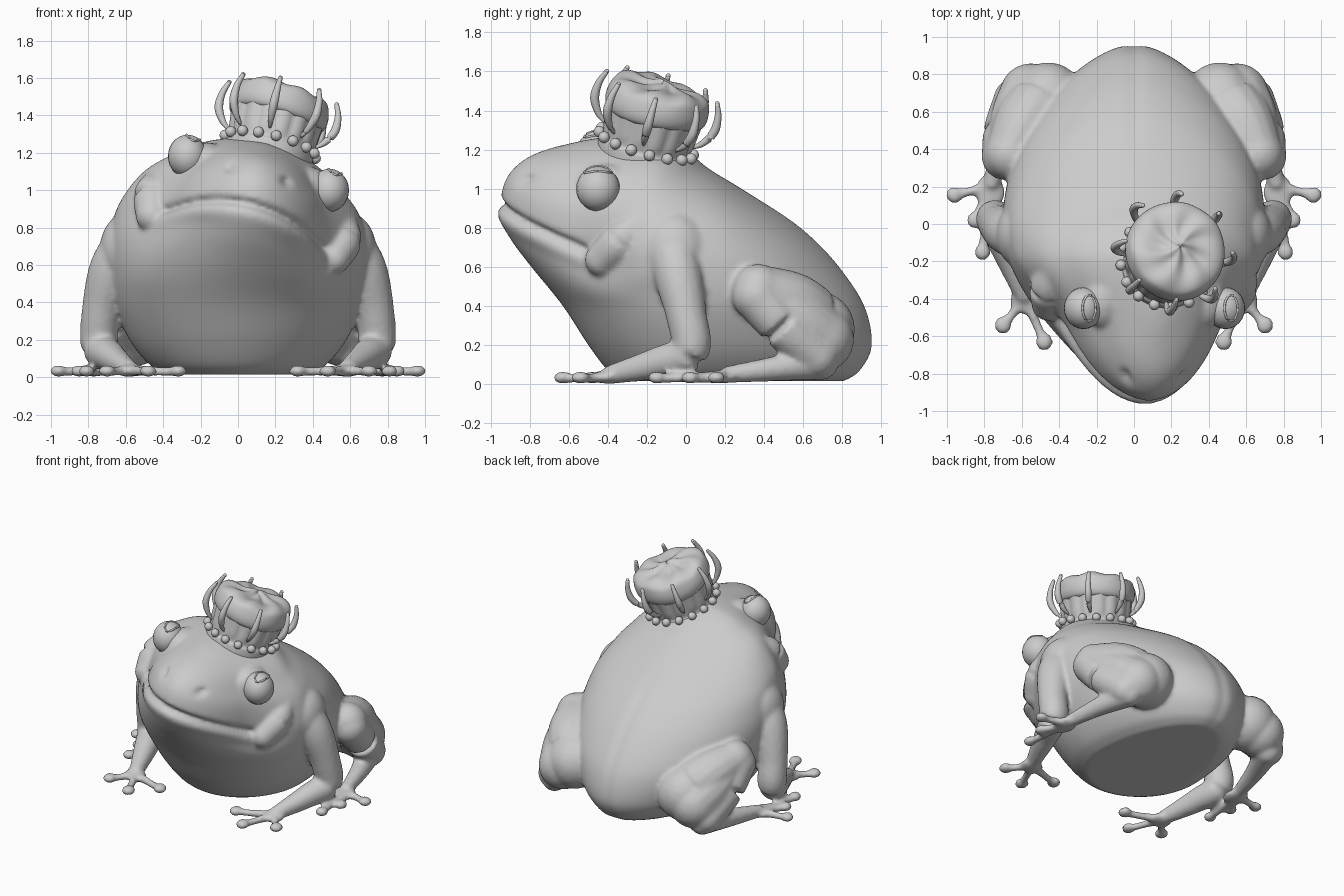
import bpy, bmesh, math
from mathutils import Vector, Matrix

old = bpy.data.objects.get("Cube")
if old:
    bpy.data.objects.remove(old, do_unlink=True)

GREY = (0.6, 0.6, 0.6, 1)
mat = bpy.data.materials.new("plain_grey")
mat.use_nodes = True
mat.diffuse_color = GREY
mat.node_tree.nodes["Principled BSDF"].inputs["Base Color"].default_value = GREY


def finish(name, bm):
    bmesh.ops.recalc_face_normals(bm, faces=bm.faces)
    me = bpy.data.meshes.new(name)
    bm.to_mesh(me)
    bm.free()
    me.materials.append(mat)
    ob = bpy.data.objects.new(name, me)
    bpy.context.collection.objects.link(ob)
    me.shade_smooth()
    return ob


def smoothstep(a, b, v):
    t = min(1, max(0, (v - a) / (b - a)))
    return t * t * (3 - 2 * t)


def spline(pts, steps):
    """Catmull-Rom through tuples of any length."""
    pts = [Vector(p) for p in pts]
    ext = [pts[0] * 2 - pts[1]] + pts + [pts[-1] * 2 - pts[-2]]
    out = []
    for a, b, c, d in zip(ext, ext[1:], ext[2:], ext[3:]):
        for i in range(steps):
            t = i / steps
            out.append(0.5 * (2 * b + (c - a) * t + (2 * a - 5 * b + 4 * c - d) * t * t
                              + (3 * b - a - 3 * c + d) * t ** 3))
    return out + [pts[-1]]


def loft(bm, rings):
    rows = [[bm.verts.new(p) for p in r] for r in rings]
    n = len(rows[0])
    for a, b in zip(rows, rows[1:]):
        for i in range(n):
            bm.faces.new((a[i], a[(i + 1) % n], b[(i + 1) % n], b[i]))
    bm.faces.new(rows[0][::-1])
    bm.faces.new(rows[-1])


def ball(bm, c, size):
    bmesh.ops.create_uvsphere(bm, u_segments=24, v_segments=14, radius=1,
                              matrix=Matrix.Translation(c) @ Matrix.Diagonal((*size, 1)))


def tube(bm, pts, steps=6):
    """Round limb through (x, y, z, radius) points with rounded ends."""
    path = spline(pts, steps)
    pos = [p.xyz for p in path]
    rings = []
    for i, p in enumerate(path):
        tan = (pos[min(i + 1, len(pos) - 1)] - pos[max(i - 1, 0)]).normalized()
        side = tan.orthogonal().normalized()
        up = tan.cross(side)
        rings.append([pos[i] + (side * math.cos(a) + up * math.sin(a)) * p[3]
                      for a in (k * math.tau / 16 for k in range(16))])
    loft(bm, rings)
    for p in (path[0], path[-1]):
        ball(bm, p.xyz, (p[3], p[3], p[3]))


def head_tilt(p):
    """Roll the head towards the left, fading out into the body."""
    w = smoothstep(0.25, -0.35, p.y) * smoothstep(0.3, 0.8, p.z)
    pivot = Vector((0.03 * w, p.y, 0.76))
    q = Matrix.Rotation(math.radians(13.5) * w, 3, 'Y') @ Vector((p.x, 0, p.z - 0.76))
    return pivot + Vector((q.x, 0, q.z))


# Torso and head: horizontal slices (height, front, back, half width)
slices = [(0.015, -0.32, 0.82, 0.38), (0.07, -0.40, 0.90, 0.475), (0.20, -0.50, 0.96, 0.58),
          (0.40, -0.63, 0.92, 0.67), (0.60, -0.79, 0.79, 0.70), (0.75, -0.90, 0.65, 0.69),
          (0.86, -0.95, 0.51, 0.66), (1.00, -0.94, 0.285, 0.58), (1.10, -0.89, 0.12, 0.47),
          (1.18, -0.78, 0.02, 0.36), (1.24, -0.58, -0.1, 0.22), (1.265, -0.45, -0.2, 0.1)]
body = bmesh.new()
rings = []
for z, front, back, width in spline(slices, 10):
    mid = 0.08 - 0.28 * smoothstep(0.4, 1.15, z)
    ring = []
    for k in range(128):
        a = k * math.tau / 128
        s, c = math.sin(a), math.cos(a)
        power = 1.05 if c < 0 else 1.15
        x = width * math.copysign(abs(s) ** power, s)
        y = mid + c * ((back - mid) if c > 0 else (mid - front))
        # Narrow snout
        x *= 1 - 0.25 * smoothstep(-0.15, -0.6, y) * smoothstep(0.45, 0.85, z)
        # Mouth crease with a fuller lip under it
        d = z - (0.93 - 0.32 * (y + 0.95))
        fade = smoothstep(-0.42, -0.56, y)
        push = fade * (0.045 * math.exp(-(d / 0.02) ** 2) - 0.012 * math.exp(-((d + 0.06) / 0.04) ** 2))
        # Nostril dents and a shallow groove down the spine
        if c < 0:
            push += 0.05 * math.exp(-((abs(x) - 0.155) / 0.022) ** 2 - ((z - 1.09) / 0.02) ** 2)
        push += 0.012 * math.exp(-(x / 0.04) ** 2) * smoothstep(0.2, 0.6, y)
        inward = Vector((-x, mid - y, 0)).normalized() * push
        ring.append(head_tilt(Vector((x, y, z)) + inward))
    rings.append(ring)
loft(body, rings)

for s in (-1, 1):
    # Cheek behind the mouth corner, brow behind the eye
    cheek = ((0.51, -0.25, 0.93, 0.08), (0.525, -0.34, 0.85, 0.10), (0.50, -0.43, 0.75, 0.088))
    tube(body, [(*head_tilt(Vector((x * s, y, z))), r) for x, y, z, r in cheek])
    ball(body, head_tilt(Vector((0.28 * s, -0.40, 1.09))), (0.11, 0.16, 0.11))
    # Shoulder and arm
    ball(body, (0.59 * s, -0.06, 0.68), (0.15, 0.18, 0.2))
    tube(body, [(0.58 * s, -0.08, 0.76, 0.11), (0.67 * s, -0.045, 0.58, 0.125), (0.73 * s, 0.0, 0.36, 0.105),
                (0.74 * s, 0.02, 0.17, 0.10), (0.68 * s, -0.14, 0.11, 0.082), (0.59 * s, -0.38, 0.05, 0.05)])
    ball(body, (0.58 * s, -0.41, 0.036), (0.085, 0.075, 0.033))
    for x, y in ((0.70, -0.54), (0.48, -0.63), (0.32, -0.48)):
        tube(body, [(0.58 * s, -0.4, 0.038, 0.035), (0.29 * s + x / 2 * s, -0.2 + y / 2, 0.033, 0.026),
                    (x * s, y, 0.03, 0.026)])
        ball(body, (x * s, y, 0.033), (0.047, 0.05, 0.032))
    # Haunch, calf filling, shin and long foot
    tube(body, [(0.665 * s, 0.37, 0.48, 0.135), (0.575 * s, 0.54, 0.40, 0.175), (0.46 * s, 0.67, 0.28, 0.195)])
    tube(body, [(0.66 * s, 0.40, 0.44, 0.125), (0.61 * s, 0.56, 0.33, 0.16), (0.55 * s, 0.69, 0.23, 0.17)])
    tube(body, [(0.69 * s, 0.36, 0.45, 0.125), (0.69 * s, 0.50, 0.29, 0.115), (0.64 * s, 0.67, 0.14, 0.11)])
    tube(body, [(0.62 * s, 0.69, 0.11, 0.09), (0.70 * s, 0.46, 0.08, 0.065), (0.76 * s, 0.22, 0.05, 0.045)])
    ball(body, (0.77 * s, 0.17, 0.036), (0.08, 0.1, 0.032))
    for x, y in ((0.96, 0.155), (0.85, 0.02), (0.81, -0.15)):
        tube(body, [(0.77 * s, 0.2, 0.038, 0.035), (0.385 * s + x / 2 * s, 0.1 + y / 2, 0.033, 0.026),
                    (x * s, y, 0.03, 0.026)])
        ball(body, (x * s, y, 0.033), (0.046, 0.046, 0.032))
frog = finish("frog_body", body)
rm = frog.modifiers.new("Blend", 'REMESH')
rm.mode = 'VOXEL'
rm.voxel_size = 0.0145
rm.use_smooth_shade = True
sm = frog.modifiers.new("Soften", 'SMOOTH')
sm.factor, sm.iterations = 0.5, 6

# Eyes with a thin pupil rim facing up
for s, side in ((-1, "right"), (1, "left")):
    centre = head_tilt(Vector((0.39 * s, -0.45, 1.10)))
    bm = bmesh.new()
    ball(bm, centre, (0.105, 0.112, 0.115))
    finish(side + "_eye", bm)
    rim = []
    for k in range(21):
        a = k * math.tau / 20
        x, y = 0.03 + 0.035 * math.cos(a), 0.07 * math.sin(a)
        z = 0.115 * math.sqrt(1 - (x / 0.105) ** 2 - (y / 0.112) ** 2)
        rim.append((*(centre + Vector((x, y, z))), 0.006))
    bm = bmesh.new()
    tube(bm, rim, 1)
    finish(side + "_pupil_rim", bm)

# Crown: pleated band and swirled cushion, tilted on the head
axis = Vector((0.24, 0.28, 1)).normalized()
seat = Matrix.Translation((0.162, -0.215, 1.19)) @ Vector((0, 0, 1)).rotation_difference(axis).to_matrix().to_4x4()


def turned(name, profile, wave):
    bm = bmesh.new()
    loft(bm, [[seat @ Vector(wave(r, z, k * math.tau / 96)) for k in range(96)]
              for r, z in spline(profile, 5)])
    return finish(name, bm)


def pleat(r, z, a):
    r += 0.012 * abs(math.sin(a * 8)) * smoothstep(0.03, 0.1, z)
    return r * math.cos(a), r * math.sin(a), z


def swirl(r, z, a):
    z += 0.007 * math.sin(7 * a + r * 14) * smoothstep(0, 0.12, r) * smoothstep(0.25, 0.34, z)
    z += 0.01 * math.sin(2 * a)
    return r * math.cos(a), r * math.sin(a), z


turned("crown_band", [(0.2, -0.06), (0.235, -0.05), (0.24, 0.02), (0.228, 0.05), (0.235, 0.14), (0.245, 0.23)], pleat)
turned("crown_cushion", [(0.2, 0.18), (0.25, 0.195), (0.268, 0.235), (0.265, 0.29), (0.245, 0.335),
                         (0.19, 0.36), (0.1, 0.36), (0.04, 0.375), (0.004, 0.38)], swirl)

pearls, tines = bmesh.new(), bmesh.new()
for k in range(16):
    a = k * math.tau / 16 + 0.1
    ball(pearls, seat @ Vector((0.25 * math.cos(a), 0.25 * math.sin(a), 0.045)), (0.029, 0.029, 0.029))
for k in range(8):
    turn = seat @ Matrix.Rotation(k * math.tau / 8 - 0.08, 4, 'Z')
    tube(tines, [(*(turn @ Vector((r, 0, z))), w) for r, z, w in
                 ((0.235, 0.09, 0.008), (0.28, 0.13, 0.017), (0.318, 0.2, 0.023),
                  (0.318, 0.28, 0.018), (0.295, 0.35, 0.012))])
finish("crown_pearls", pearls)
finish("crown_tines", tines)
